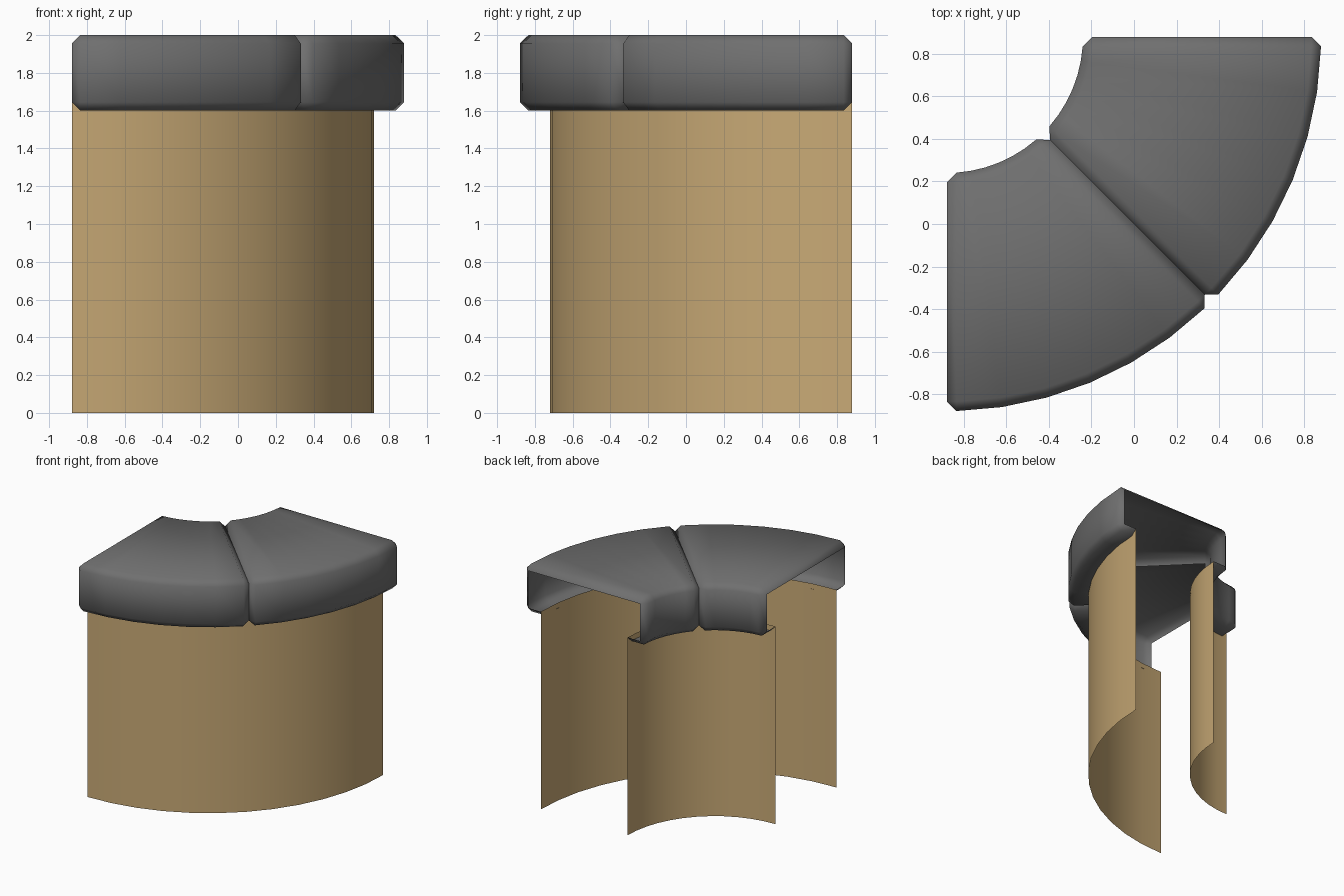
import bpy
import bmesh
from math import asin, cos, sin, pi

cube = bpy.data.objects.get("Cube")
if cube:
    bpy.data.objects.remove(cube, do_unlink=True)

CX, CY = -0.88, 0.88          # centre of the curve
R_IN, R_OUT = 0.64, 1.76      # cap radii
W_IN, W_OUT = 0.80, 1.60      # wall radii
Z_LOW, Z_TOP = 1.6, 2.0       # cap heights
B = 0.045                     # bevel width
STEPS = 6


def make_material(name, rgb):
    mat = bpy.data.materials.new(name)
    mat.use_nodes = True
    colour = (*rgb, 1.0)
    mat.diffuse_color = colour
    mat.node_tree.nodes["Principled BSDF"].inputs["Base Color"].default_value = colour
    return mat


def polar(r, a, z):
    """Angle runs from the -y direction round to +x."""
    return (CX + r * sin(a), CY - r * cos(a), z)


def loft(name, rings, mat):
    """Skin an open surface over rings of points."""
    bm = bmesh.new()
    rows = [[bm.verts.new(p) for p in ring] for ring in rings]
    for a, b in zip(rows, rows[1:]):
        for i in range(len(a) - 1):
            bm.faces.new((a[i], b[i], b[i + 1], a[i + 1]))
    bmesh.ops.remove_doubles(bm, verts=bm.verts, dist=0.0005)
    for f in bm.faces:
        f.smooth = True
    mesh = bpy.data.meshes.new(name)
    bm.to_mesh(mesh)
    bm.free()
    mesh.materials.append(mat)
    obj = bpy.data.objects.new(name, mesh)
    bpy.context.collection.objects.link(obj)
    return obj


stone = make_material("grey_stone", (0.16, 0.16, 0.16))
sand = make_material("sand_wall", (0.58, 0.40, 0.18))

# Cap sections: full bevelled outline, and the smaller one at each end
ri, ro, zl, zt = R_IN + B, R_OUT - B, Z_LOW + B, Z_TOP - B
full = [(W_IN, Z_LOW), (ri, Z_LOW), (R_IN, zl), (R_IN, zt), (ri, Z_TOP),
        (ro, Z_TOP), (R_OUT, zt), (R_OUT, zl), (ro, Z_LOW), (W_OUT, Z_LOW)]
end = [(min(max(r, ri), ro), min(max(z, zl), zt)) for r, z in full]


def cap_slab(name, start):
    stop = start + pi / 4
    rings = [[polar(r, start, z) for r, z in end]]
    for k in range(STEPS + 1):
        ring = []
        for r, z in full:
            inset = asin(B / r)     # keeps the bevel parallel to the cut
            a = start + inset + (pi / 4 - 2 * inset) * k / STEPS
            ring.append(polar(r, a, z))
        rings.append(ring)
    rings.append([polar(r, stop, z) for r, z in end])
    return loft(name, rings, stone)


cap_slab("cap_slab_front", 0)
cap_slab("cap_slab_back", pi / 4)


# Thin curved walls under the cap
def wall(name, r, outward):
    n = 2 * STEPS
    heights = (0, zl) if outward else (zl, 0)
    rings = [[polar(r, pi / 2 * k / n, z) for z in heights] for k in range(n + 1)]
    # ring order decides which way the faces point
    return loft(name, rings, sand)


wall("outer_wall", W_OUT, True)
wall("inner_wall", W_IN, False)
